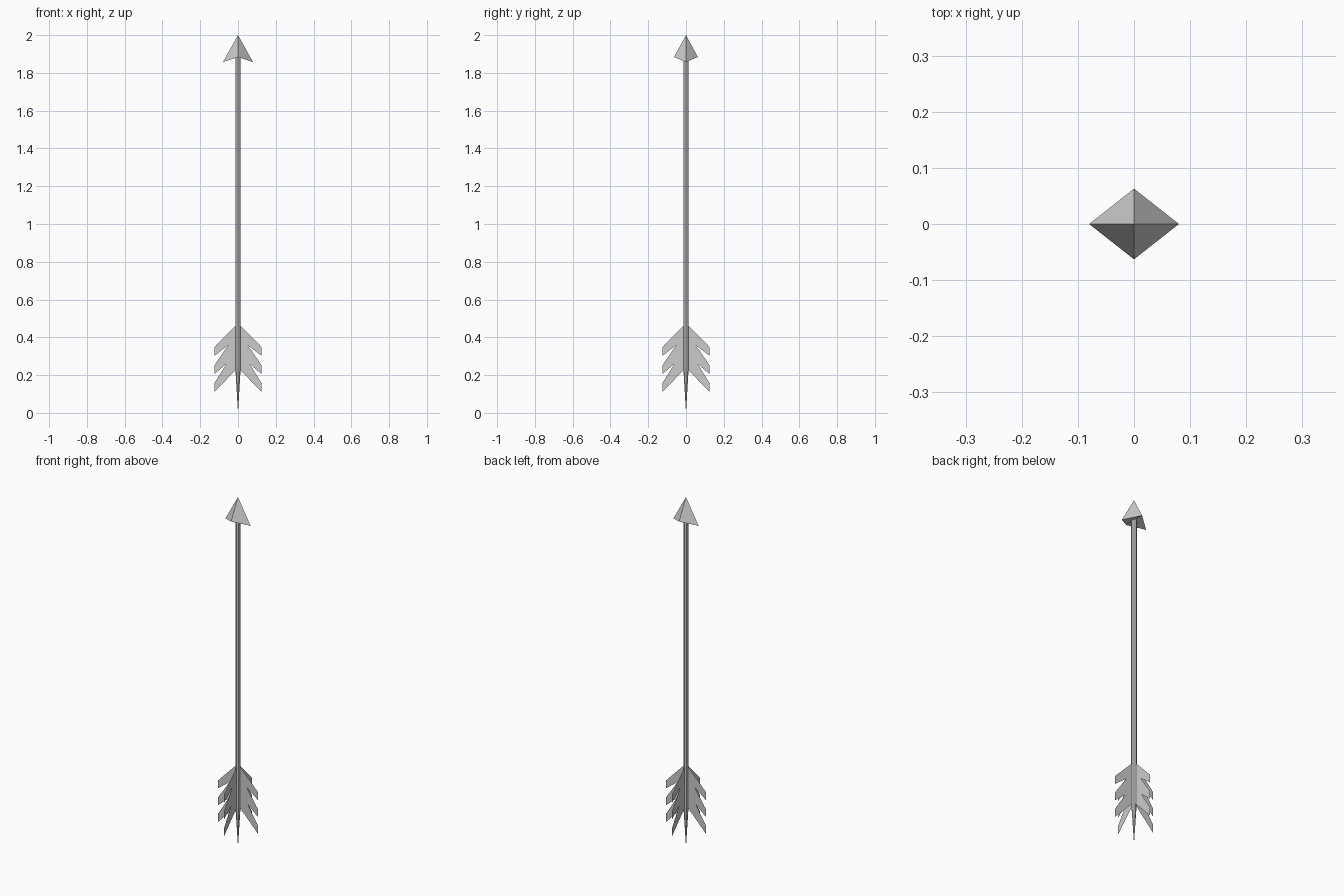
import bpy
from math import pi, cos, sin

if "Cube" in bpy.data.objects:
    bpy.data.objects.remove(bpy.data.objects["Cube"])


def add_mesh(name, verts, faces):
    mesh = bpy.data.meshes.new(name)
    mesh.from_pydata(verts, [], faces)
    mesh.update()
    obj = bpy.data.objects.new(name, mesh)
    bpy.context.collection.objects.link(obj)
    return obj


# Shaft: straight eight-sided rod running down to a pointed tail
SIDES, RADIUS = 8, 0.014
verts = [(RADIUS * cos(2 * pi * i / SIDES), RADIUS * sin(2 * pi * i / SIDES), z)
         for z in (1.9, 0.235) for i in range(SIDES)]
verts.append((0, 0, 0))
faces = [tuple(range(SIDES))]
for i in range(SIDES):
    j = (i + 1) % SIDES
    faces.append((i, SIDES + i, SIDES + j, j))
    faces.append((SIDES + i, 2 * SIDES, SIDES + j))
add_mesh("shaft", verts, faces)

# Arrowhead: diamond pyramid with its wide corners swept back
head = [(0, 0, 2), (0.08, 0, 1.857), (0, 0.063, 1.884),
        (-0.08, 0, 1.857), (0, -0.063, 1.884)]
add_mesh("arrowhead", head,
         [(0, 1, 2), (0, 2, 3), (0, 3, 4), (0, 4, 1), (1, 4, 2), (3, 2, 4)])

# Feathers: four flat vanes, each with three swept-back barbs
profile = [(0.0, 0.476), (0.125, 0.348), (0.125, 0.302),
           (0.052, 0.358), (0.125, 0.252), (0.125, 0.206),
           (0.061, 0.260), (0.125, 0.157), (0.125, 0.110), (0.0, 0.240)]
for k in range(4):
    a = k * pi / 2
    pts = [(r * cos(a), r * sin(a), z) for r, z in profile]
    add_mesh(f"feather_{k + 1}", pts, [tuple(range(len(pts)))])
